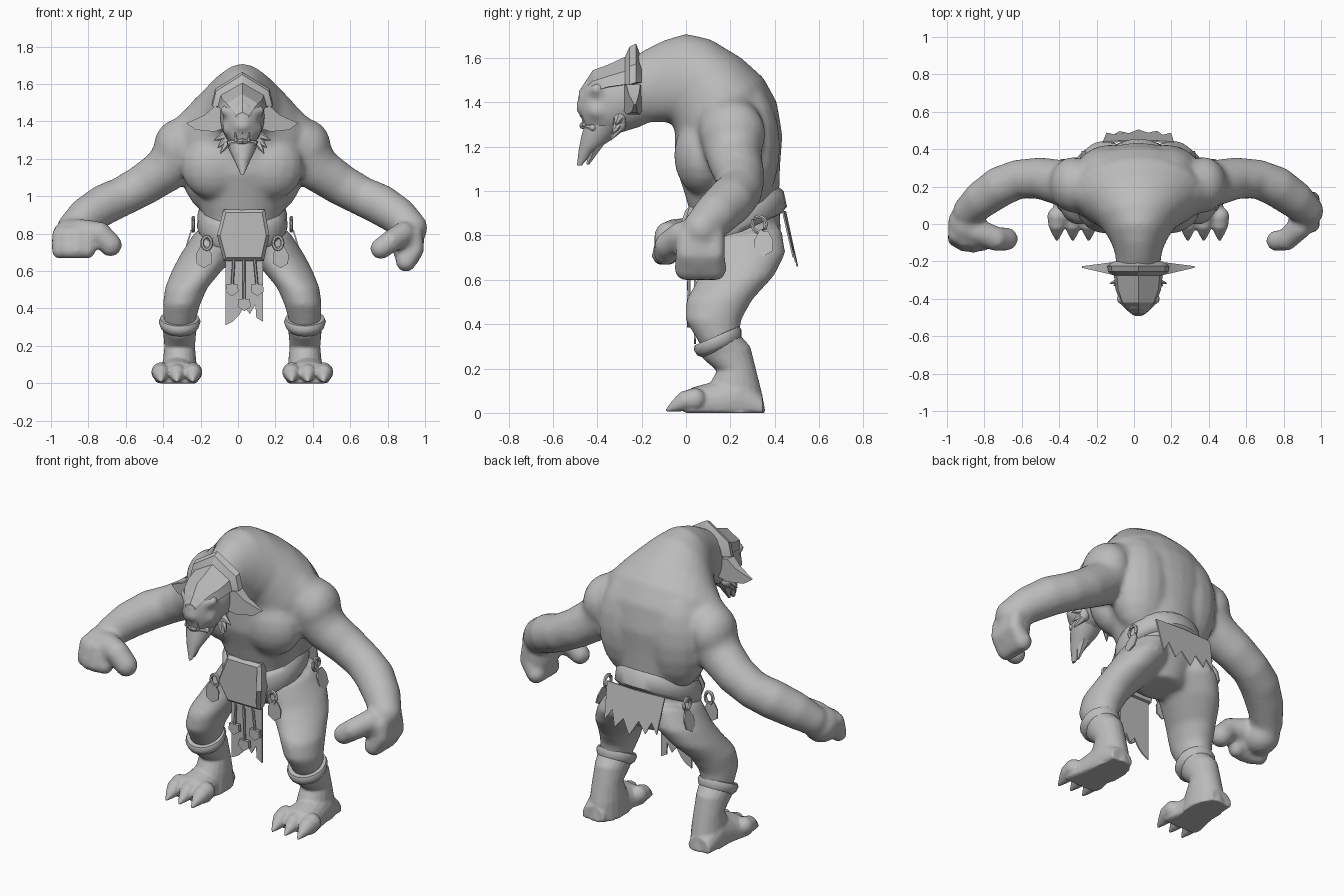
import bpy, bmesh, math
from mathutils import Vector, Matrix

cube = bpy.data.objects.get("Cube")
if cube:
    bpy.data.objects.remove(cube)

CENTRE_X = .023
GREY = (.5, .5, .5, 1)
clay = bpy.data.materials.new("plain grey")
clay.use_nodes = True
clay.diffuse_color = GREY
clay.node_tree.nodes["Principled BSDF"].inputs["Base Color"].default_value = GREY


def loft(bm, rings):
    """Bridge a row of closed rings and cap both ends."""
    rows = [[bm.verts.new(p) for p in ring] for ring in rings]
    n = len(rows[0])
    for low, high in zip(rows, rows[1:]):
        for i in range(n):
            j = (i + 1) % n
            bm.faces.new((low[i], low[j], high[j], high[i]))
    bm.faces.new(rows[0][::-1])
    bm.faces.new(rows[-1])


def oval(centre, u, v, n):
    angles = [math.tau * i / n for i in range(n)]
    return [centre + u * math.cos(a) + v * math.sin(a) for a in angles]


def sections(bm, x, rows, side=1, n=20):
    """Loft ovals, each given by back y, z, front y, z, half width and x shift."""
    rings = []
    for yb, zb, yf, zf, width, *shift in rows:
        cx = side * (x + sum(shift))
        back, front = Vector((cx, yb, zb)), Vector((cx, yf, zf))
        ring = oval((back + front) / 2, Vector((width, 0, 0)), (back - front) / 2, n)
        rings.append([Vector((p.x, p.y, max(p.z, 0))) for p in ring])
    loft(bm, rings)


def ball(bm, place, size):
    matrix = Matrix.Translation(place) @ Matrix.Diagonal((*size, 1))
    bmesh.ops.create_uvsphere(bm, u_segments=16, v_segments=10, radius=1, matrix=matrix)


def tube(bm, path, side=1, n=12):
    """Round limb through (x, y, z, radius) points with rounded ends."""
    spots = [Vector((side * x, y, z)) for x, y, z, r in path]
    radii = [p[3] for p in path]
    rings = []
    for i, spot in enumerate(spots):
        along = (spots[min(i + 1, len(spots) - 1)] - spots[max(i - 1, 0)]).normalized()
        helper = Vector((0, 1, 0)) if abs(along.y) < .8 else Vector((0, 0, 1))
        u = along.cross(helper).normalized()
        rings.append(oval(spot, u * radii[i], along.cross(u) * radii[i], n))
    loft(bm, rings)
    for i in (0, -1):
        ball(bm, spots[i], (radii[i],) * 3)


def finish(name, bm, voxel=0, angle=40, smooth=3):
    bmesh.ops.recalc_face_normals(bm, faces=bm.faces)
    mesh = bpy.data.meshes.new(name)
    bm.to_mesh(mesh)
    bm.free()
    mesh.materials.append(clay)
    mesh.shade_smooth()
    mesh.set_sharp_from_angle(angle=math.radians(angle))
    obj = bpy.data.objects.new(name, mesh)
    obj.location.x = CENTRE_X
    bpy.context.collection.objects.link(obj)
    if voxel:
        remesh = obj.modifiers.new("merge", 'REMESH')
        remesh.mode = 'VOXEL'
        remesh.voxel_size = voxel
        remesh.use_smooth_shade = True
        relax = obj.modifiers.new("relax", 'SMOOTH')
        relax.iterations = smooth


def slab(name, outline, place, thick=.008):
    """Flat cut-out; place maps (u, v, depth) to a point."""
    bm = bmesh.new()
    loft(bm, [[place(u, v, d) for u, v in outline] for d in (-thick / 2, thick / 2)])
    finish(name, bm, angle=20)


# Body: hunched trunk running on into neck and head
body = bmesh.new()
sections(body, 0, [
    (.36, .64, .14, .62, .12), (.43, .78, .04, .7, .21), (.42, .98, .03, .86, .22),
    (.425, 1.12, -.01, 1, .27), (.435, 1.25, -.05, 1.12, .33), (.41, 1.4, -.05, 1.22, .36),
    (.35, 1.51, -.05, 1.27, .35), (.25, 1.6, -.06, 1.3, .29), (.11, 1.685, -.08, 1.31, .21),
    (0, 1.71, -.13, 1.31, .16), (-.1, 1.68, -.17, 1.31, .13), (-.18, 1.64, -.2, 1.29, .12),
    (-.28, 1.58, -.3, 1.26, .12), (-.38, 1.55, -.38, 1.24, .1),
    (-.455, 1.5, -.445, 1.26, .075), (-.485, 1.43, -.465, 1.3, .045)], n=28)
ball(body, (0, -.47, 1.375), (.04, .03, .03))
for side in (1, -1):
    # Chest, back and shoulder masses
    ball(body, (side * .15, .075, 1.16), (.18, .13, .18))
    ball(body, (side * .15, .265, 1.2), (.19, .16, .3))
    ball(body, (side * .35, .21, 1.26), (.125, .15, .15))
    tube(body, [(.1, .12, 1.49, .12), (.2, .16, 1.4, .12), (.33, .2, 1.27, .125)], side, 16)
    # Arm
    tube(body, [(.3, .2, 1.28, .15), (.41, .22, 1.14, .124), (.53, .245, 1.06, .112),
                (.64, .24, 1, .106), (.74, .2, .955, .11), (.84, .13, .89, .102),
                (.905, .07, .83, .087)], side, 16)
    # Leg
    sections(body, 0, [
        (.43, .84, .08, .78, .12, .13), (.45, .72, .07, .66, .145, .185),
        (.4, .62, .04, .58, .133, .245), (.3, .51, 0, .51, .114, .3),
        (.25, .42, -.005, .42, .1, .325), (.24, .33, .05, .33, .085, .335),
        (.27, .25, .1, .25, .07, .335)], side)
    # Brow and cheek
    tube(body, [(.01, -.47, 1.425, .022), (.095, -.4, 1.46, .028)], side)
    ball(body, (side * .07, -.4, 1.36), (.04, .045, .04))

# Right fist has knuckles forward, left fist has knuckles outward
ball(body, (-.92, 0, .78), (.1, .11, .1))
for x, y in ((.975, -.08), (.93, -.105), (.88, -.11), (.83, -.1)):
    tube(body, [(x, y + .02, .795, .045), (x, y, .71, .047)], -1)
tube(body, [(.86, -.04, .81, .07), (.76, -.08, .8, .067), (.705, -.08, .74, .064)], -1)
ball(body, (.885, .06, .75), (.088, .11, .13))
for y in (0, .04, .09, .13):
    tube(body, [(.92, y, .79, .047), (.93, y, .72, .047), (.875, y, .65, .055)])
tube(body, [(.86, -.02, .8, .065), (.79, -.085, .755, .062), (.74, -.09, .72, .058)])
finish("body", body, voxel=.014, smooth=11)

# Boots with clawed toes and flared cuffs
for side, label in ((1, "left"), (-1, "right")):
    boot = bmesh.new()
    sections(boot, .335, [
        (.235, .36, .05, .29, .1), (.29, .3, .08, .24, .088), (.315, .2, .14, .19, .082),
        (.34, .1, .1, .12, .09), (.36, 0, .05, 0, .095)], side)
    sections(boot, .35, [
        (.345, .08, .35, -.04, .07), (.24, .18, .24, -.06, .085), (.12, .14, .12, -.06, .1),
        (.03, .115, .03, -.05, .12), (0, .09, 0, -.04, .11)], side)
    for x in (.265, .35, .435):
        tube(boot, [(x, .04, .06, .052), (x, -.01, .052, .046),
                    (x, -.05, .03, .028), (x, -.083, .014, .01)], side)
    finish(label + "_boot", boot, voxel=.008)
    cuff = bmesh.new()
    sections(cuff, .335, [
        (.22, .385, .06, .31, .085), (.24, .39, .04, .305, .105), (.25, .375, .035, .285, .112),
        (.25, .35, .05, .26, .104), (.25, .33, .075, .25, .09)], side)
    finish(label + "_boot_cuff", cuff, angle=60)

    # Pointed ear
    slab(label + "_ear", [(.08, 1.47), (.15, 1.48), (.2, 1.435), (.3, 1.39),
                          (.25, 1.355), (.15, 1.345), (.08, 1.37)],
         lambda u, v, d: Vector((side * u, -.245 + d * (1.3 - 4 * u) + u * .05, v)), .09)

    # Cheek tufts and tusk
    for i, drop in enumerate((.02, .06, .09)):
        tuft = bmesh.new()
        tube(tuft, [(.08, -.3, 1.34 - drop / 2, .03),
                    (.16 - drop / 2, -.31 - drop / 3, 1.32 - drop, .003)], side, 6)
        finish(f"{label}_cheek_tuft_{i + 1}", tuft)
    tusk = bmesh.new()
    tube(tusk, [(.035, -.46, 1.3, .01), (.037, -.468, 1.34, .003)], side, 6)
    finish(label + "_tusk", tusk)

    # Belt rings with hanging tags, one in front and one at the hip
    for spot, x, y, z, turn in (("front", .19, .02, .75, 0), ("hip", .262, .33, .85, 1)):
        ring = bmesh.new()
        loop = [(x, y + .03 * math.cos(a), z + .035 * math.sin(a), .01) if turn else
                (x + .025 * math.cos(a), y, z + .035 * math.sin(a), .01)
                for a in [math.tau * i / 12 for i in range(13)]]
        tube(ring, loop, side, 6)
        finish(f"{label}_{spot}_ring", ring)
        tag = [(-.02, 0), (.02, 0), (.042, -.04), (.04, -.09), (0, -.115), (-.04, -.09), (-.042, -.04)]
        slab(f"{label}_{spot}_tag", tag,
             (lambda u, v, d: Vector((side * (x + .01 - v * .3 + d), y + .02 + u, z - .03 + v)))
             if turn else
             (lambda u, v, d: Vector((side * (x + .015 + u), y + d, z - .02 + v))))

# Peaked head cap with a raised rear lip
cap = bmesh.new()
loft(cap, [[Vector((s * w, y, low + (peak - low) * rise)) for s, rise in
            ((-1, 0), (-.88, .48), (0, 1), (.88, .48), (1, 0), (0, -.1))]
           for y, peak, low, w in ((-.2, 1.6, 1.49, .13), (-.225, 1.665, 1.49, .165),
                                   (-.255, 1.65, 1.48, .16), (-.275, 1.605, 1.48, .13),
                                   (-.35, 1.57, 1.47, .122), (-.42, 1.545, 1.45, .095),
                                   (-.482, 1.45, 1.42, .035))])
finish("head_cap", cap, angle=25)

# Beard and lips
beard = bmesh.new()
sections(beard, 0, [(-.46, 1.3, -.28, 1.29, .085), (-.475, 1.25, -.32, 1.24, .07),
                    (-.485, 1.19, -.41, 1.18, .04), (-.492, 1.115, -.47, 1.115, .008)], n=10)
finish("beard", beard)
tip = bmesh.new()
sections(tip, 0, [(-.44, 1.24, -.34, 1.24, .045), (-.45, 1.12, -.435, 1.12, .006)], n=6)
finish("beard_rear_tip", tip)
for name, z in (("upper_lip", 1.345), ("lower_lip", 1.295)):
    lip = bmesh.new()
    tube(lip, [(-.065, -.42, z - .01, .014), (0, -.465, z, .016), (.065, -.42, z - .01, .014)], n=8)
    finish(name, lip)

# Belt, high at the back
belt = bmesh.new()
sections(belt, 0, [(.41, 1.025, .02, .85, .222), (.44, 1, .005, .82, .238),
                   (.455, .93, .005, .74, .242), (.43, .9, .02, .71, .225)], n=28)
finish("belt", belt, angle=50)

# Thick front plate, bulging at its middle
plate = bmesh.new()
shape = [(-.1, .93), (.12, .93), (.145, .79), (.115, .655), (-.1, .655), (-.135, .79)]
loft(plate, [[Vector((u * k, y + abs(v - .79) * lean, .79 + (v - .79) * k)) for u, v in shape]
             for y, k, lean in ((.06, .95, 0), (-.02, 1, .25), (-.045, .88, .3))])
finish("belt_plate", plate, angle=25)

# Ragged cloths
slab("front_cloth", [(-.09, .74), (.11, .74), (.11, .33), (.075, .35), (.07, .42), (.04, .37),
                     (.01, .41), (-.02, .36), (-.05, .33), (-.09, .31)],
     lambda u, v, d: Vector((u, .04 + d, v)))
slab("rear_cloth", [(-.19, .91), (0, .91), (.19, .91), (.175, .7), (.13, .77), (.1, .68),
                    (.05, .74), (0, .66), (-.05, .75), (-.1, .69), (-.13, .76), (-.17, .7)],
     lambda u, v, d: Vector((u, .445 + d + (.92 - v) * .22 - u * u * .3, v)))

# Cords with charms in front of the cloth
for i, (x, z) in enumerate(((-.055, .51), (.01, .43), (.08, .51))):
    cord = bmesh.new()
    tube(cord, [(x * .8, .01, .68, .008), (x, .015, z, .008)], n=6)
    finish(f"cord_{i + 1}", cord)
    slab(f"charm_{i + 1}", [(-.03, .02), (.03, .02), (.035, -.02), (0, -.045), (-.035, -.02)],
         lambda u, v, d: Vector((x + u, .015 + d, z + v)), .02)
